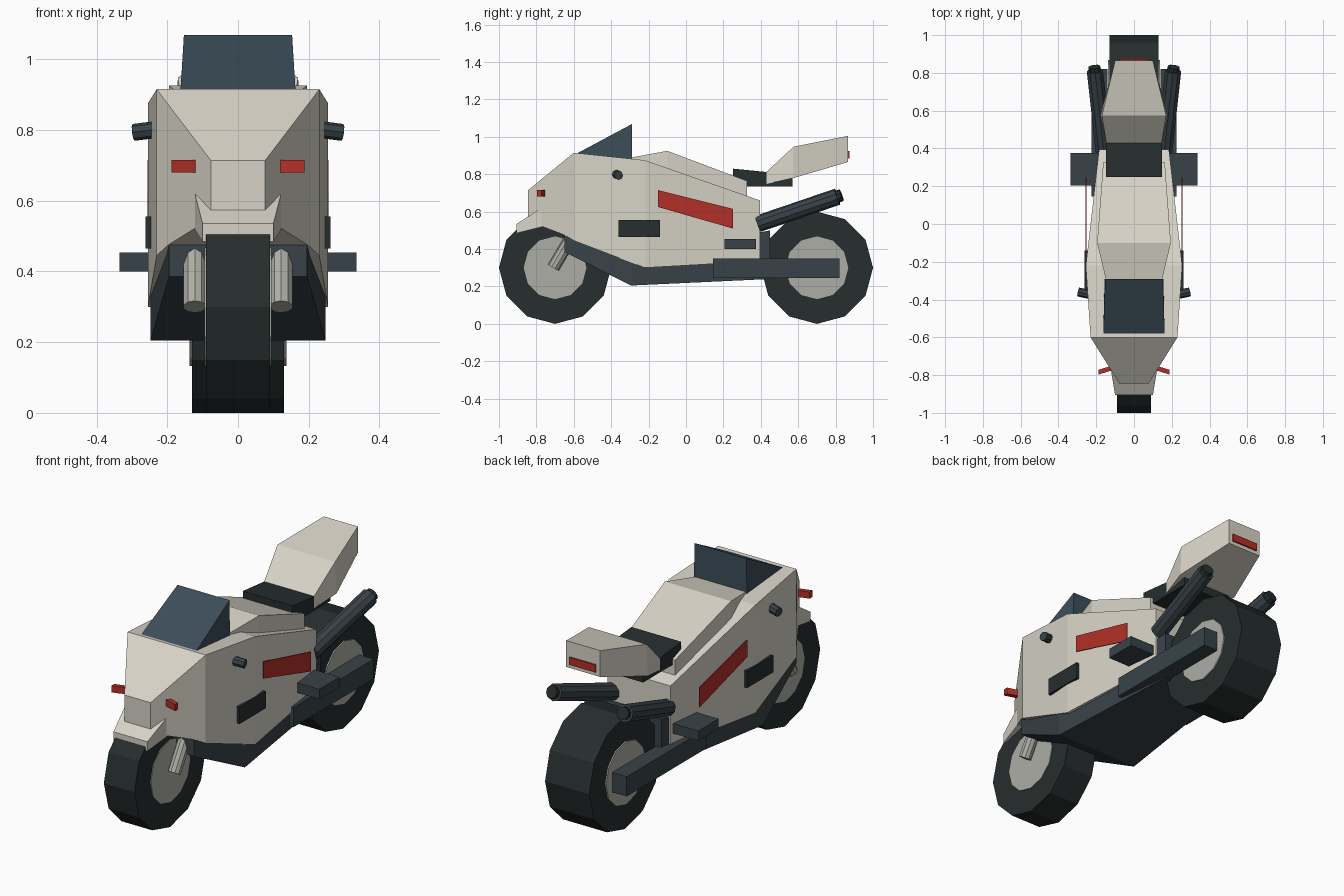
import bpy, bmesh
from mathutils import Vector, Matrix

if "Cube" in bpy.data.objects:
    bpy.data.objects.remove(bpy.data.objects["Cube"])


def material(name, r, g, b):
    m = bpy.data.materials.new(name)
    m.diffuse_color = (r, g, b, 1)
    m.use_nodes = True
    m.node_tree.nodes["Principled BSDF"].inputs["Base Color"].default_value = m.diffuse_color
    return m


CREAM = material("cream_panel", 0.68, 0.65, 0.57)
RUBBER = material("black_rubber", 0.02, 0.027, 0.027)
SLATE = material("slate_metal", 0.04, 0.055, 0.065)
GLASS = material("tinted_glass", 0.045, 0.075, 0.10)
RED = material("red", 0.45, 0.03, 0.022)
METAL = material("pale_metal", 0.42, 0.42, 0.38)


def finish(name, bm, mat):
    bmesh.ops.recalc_face_normals(bm, faces=bm.faces)
    me = bpy.data.meshes.new(name)
    bm.to_mesh(me)
    bm.free()
    me.materials.append(mat)
    ob = bpy.data.objects.new(name, me)
    bpy.context.collection.objects.link(ob)
    return ob


def skin(name, rings, mat):
    """Join matching rings of points and cap both ends."""
    bm = bmesh.new()
    vs = [[bm.verts.new(p) for p in ring] for ring in rings]
    n = len(vs[0])
    for a, b in zip(vs, vs[1:]):
        for i in range(n):
            j = (i + 1) % n
            bm.faces.new((a[i], a[j], b[j], b[i]))
    bm.faces.new(vs[0])
    bm.faces.new(vs[-1])
    return finish(name, bm, mat)


def loft(name, sections, mat):
    """Sections along y: (y, half width at bottom, half width at top, z low, z high)."""
    return skin(name, [[(-b, y, lo), (b, y, lo), (t, y, hi), (-t, y, hi)]
                       for y, b, t, lo, hi in sections], mat)


def prism(name, x0, x1, yz, mat):
    """Side profile extruded along x."""
    return skin(name, [[(x, y, z) for y, z in yz] for x in (x0, x1)], mat)


def box(name, x0, x1, y0, y1, z0, z1, mat):
    return prism(name, x0, x1, [(y0, z0), (y1, z0), (y1, z1), (y0, z1)], mat)


def rod(name, p, q, r, sides, mat):
    p, q = Vector(p), Vector(q)
    bm = bmesh.new()
    bmesh.ops.create_cone(bm, cap_ends=True, segments=sides, radius1=r, radius2=r,
                          depth=(q - p).length)
    rot = (q - p).to_track_quat('Z', 'Y').to_matrix().to_4x4()
    bm.transform(Matrix.Translation((p + q) / 2) @ rot)
    return finish(name, bm, mat)


# Wheels with slightly proud hubs
for label, y, w, hub in (("front", -0.70, 0.09, 0.094), ("rear", 0.70, 0.13, 0.137)):
    rod(label + "_tyre", (-w, y, 0.3), (w, y, 0.3), 0.3, 12, RUBBER)
    rod(label + "_hub", (-hub, y, 0.3), (hub, y, 0.3), 0.168, 12, METAL)

# Main fairing, belly pan, tank
loft("fairing", [(-0.845, 0.077, 0.077, 0.55, 0.714),
                 (-0.65, 0.197, 0.199, 0.475, 0.874),
                 (-0.60, 0.23, 0.23, 0.445, 0.915),
                 (-0.22, 0.255, 0.255, 0.30, 0.875),
                 (0.395, 0.185, 0.185, 0.335, 0.66)], CREAM)
loft("belly_pan", [(-0.65, 0.195, 0.195, 0.385, 0.48),
                   (-0.295, 0.247, 0.247, 0.205, 0.36),
                   (0.45, 0.17, 0.17, 0.24, 0.50)], SLATE)
loft("tank", [(-0.29, 0.15, 0.15, 0.70, 0.89),
              (-0.10, 0.195, 0.195, 0.70, 0.925),
              (0.325, 0.163, 0.163, 0.65, 0.765)], CREAM)

# Front mudguard
loft("front_mudguard", [(-0.905, 0.10, 0.10, 0.485, 0.535),
                        (-0.785, 0.12, 0.12, 0.515, 0.612),
                        (-0.68, 0.13, 0.13, 0.54, 0.67)], CREAM)

# Windscreen wedge
loft("windscreen", [(-0.635, 0.14, 0.14, 0.85, 0.882),
                    (-0.595, 0.163, 0.163, 0.85, 0.905),
                    (-0.29, 0.156, 0.153, 0.85, 1.068)], GLASS)

# Seat and tail
prism("seat", -0.147, 0.147, [(0.25, 0.83), (0.43, 0.812), (0.43, 0.78), (0.57, 0.78),
                              (0.57, 0.735), (0.32, 0.735), (0.25, 0.79)], RUBBER)
loft("tail", [(0.43, 0.147, 0.147, 0.748, 0.812),
              (0.575, 0.178, 0.17, 0.78, 0.947),
              (0.865, 0.10, 0.10, 0.865, 1.005)], CREAM)
box("tail_light", -0.077, 0.077, 0.855, 0.873, 0.885, 0.925, RED)

# Parts repeated on both sides
for side, s in (("right", 1), ("left", -1)):
    # Fork leg
    rod(side + "_fork", (s * 0.122, -0.71, 0.30), (s * 0.122, -0.585, 0.51), 0.033, 10, METAL)
    # Exhaust pipe and tip
    rod(side + "_exhaust", (s * 0.16, 0.385, 0.535), (s * 0.207, 0.81, 0.68), 0.045, 10, SLATE)
    rod(side + "_exhaust_tip", (s * 0.205, 0.79, 0.673), (s * 0.21, 0.832, 0.688),
        0.033, 10, RUBBER)
    # Swingarm and footrest
    box(side + "_swingarm", s * 0.14, s * 0.225, 0.145, 0.82, 0.245, 0.35, SLATE)
    box(side + "_footrest", s * 0.17, s * 0.335, 0.205, 0.375, 0.40, 0.453, SLATE)
    # Side vent, stripe and handlebar end
    box(side + "_vent", s * 0.23, s * 0.262, -0.36, -0.14, 0.465, 0.555, RUBBER)
    prism(side + "_stripe", s * 0.251, s * 0.256,
          [(-0.15, 0.715), (0.25, 0.615), (0.25, 0.51), (-0.15, 0.625)], RED)
    rod(side + "_bar_end", (s * 0.20, -0.38, 0.805), (s * 0.295, -0.36, 0.793), 0.024, 8, SLATE)
    # Turn signal, angled backwards towards the fairing
    skin(side + "_turn_signal", [[(s * x, y + dy, z) for dy, z in
                                  ((0, 0.68), (0.025, 0.68), (0.025, 0.715), (0, 0.715))]
                                 for x, y in ((0.10, -0.77), (0.188, -0.797))], RED)
